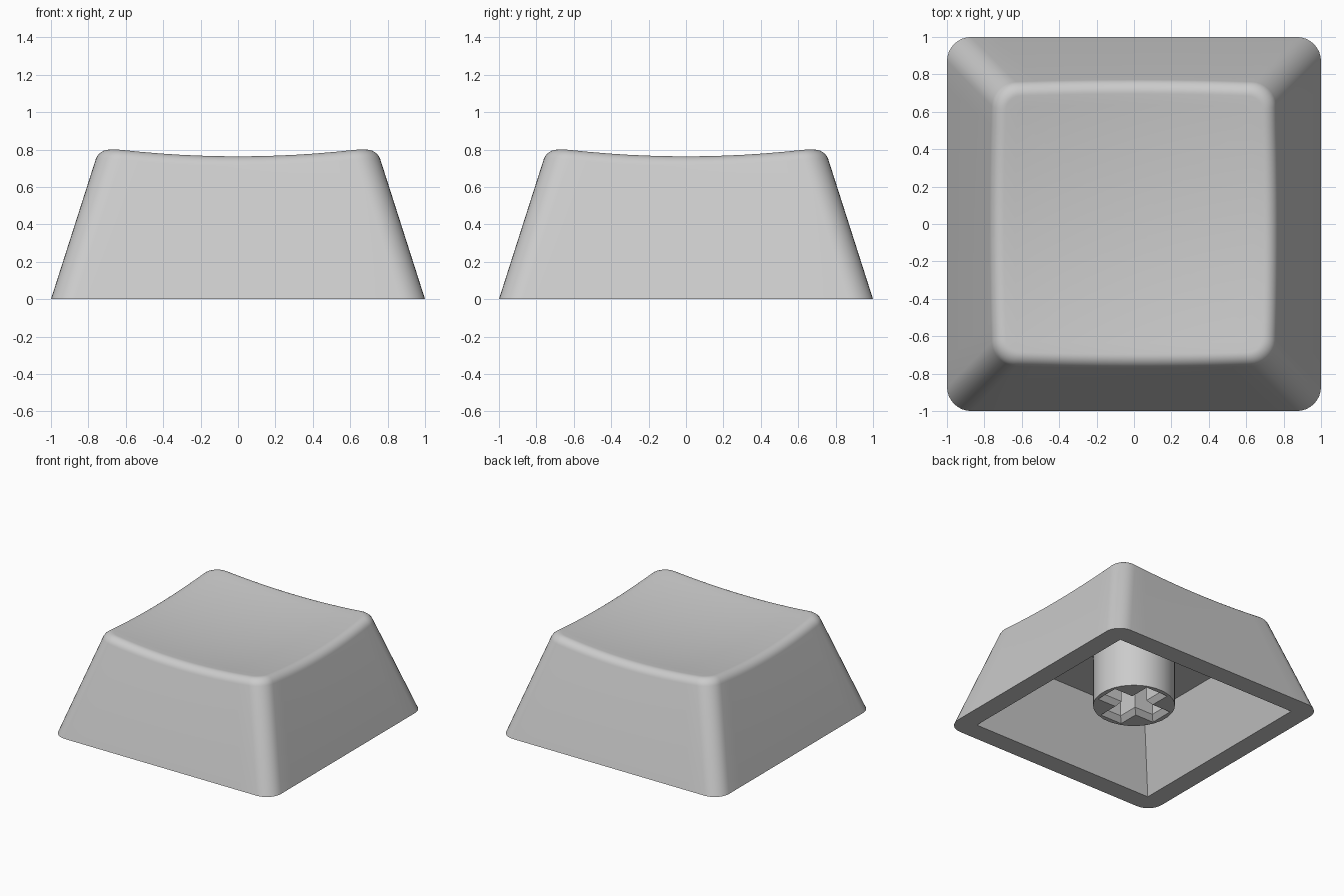
import bpy, bmesh, math
from mathutils import Vector

if "Cube" in bpy.data.objects:
    bpy.data.objects.remove(bpy.data.objects["Cube"])

SLOPE = 0.32       # inward lean of the walls per unit height
ROUND = 0.13       # corner radius of the outer walls
CEILING = 0.537    # height of the cavity ceiling

grey = bpy.data.materials.new("light grey plastic")
grey.diffuse_color = (0.6, 0.6, 0.6, 1)
grey.use_nodes = True
grey.node_tree.nodes["Principled BSDF"].inputs["Base Color"].default_value = grey.diffuse_color


def dish(x, y):
    """Height of the scooped top surface."""
    return 0.718 + 0.093 * (x * x + y * y)


def square_point(i, half, r, arc=8, side=12):
    """Point i on a rounded square: each quarter is an arc, then a straight side."""
    quarter, k = divmod(i, arc + side)
    c = half - r
    if k <= arc:
        a = math.pi / 2 * k / arc
        x, y = c + r * math.cos(a), c + r * math.sin(a)
    else:
        x, y = c - 2 * c * (k - arc) / side, half
    for _ in range(quarter):
        x, y = -y, x
    return x, y


COUNT = 4 * (8 + 12)


def flat_ring(half, r, z):
    return [Vector((*square_point(i, half, r), z)) for i in range(COUNT)]


def build(name, rings, cap_first=False):
    """Join matching rings with faces, merge doubles and shade smooth by angle."""
    bm = bmesh.new()
    loops = [[bm.verts.new(p) for p in ring] for ring in rings]
    n = len(rings[0])
    for a, b in zip(loops, loops[1:]):
        for i in range(n):
            j = (i + 1) % n
            bm.faces.new((a[i], a[j], b[j], b[i]))
    if cap_first:
        bm.faces.new(loops[0])
    bmesh.ops.remove_doubles(bm, verts=bm.verts, dist=0.0001)
    bmesh.ops.recalc_face_normals(bm, faces=bm.faces)
    mesh = bpy.data.meshes.new(name)
    bm.to_mesh(mesh)
    bm.free()
    mesh.materials.append(grey)
    obj = bpy.data.objects.new(name, mesh)
    bpy.context.collection.objects.link(obj)
    bpy.ops.object.select_all(action='DESELECT')
    obj.select_set(True)
    bpy.context.view_layer.objects.active = obj
    bpy.ops.object.shade_smooth_by_angle(angle=math.radians(30))


# Control points of the rounded top edge, one triple per outline point
edge = []
for i in range(COUNT):
    half = 0.75
    for _ in range(4):
        z = dish(*square_point(i, half, ROUND))
        half = 1 - SLOPE * z
    low = z - 0.056
    p0 = Vector((*square_point(i, 1 - SLOPE * low, ROUND), low))
    p1 = Vector((*square_point(i, half, ROUND), z))
    x, y = square_point(i, half - 0.058, ROUND - 0.058)
    edge.append((p0, p1, Vector((x, y, dish(x, y)))))


def fillet(p0, p1, p2, t):
    a, b, c = (1 - t) ** 2, 2 * 0.77 * t * (1 - t), t * t
    return (p0 * a + p1 * b + p2 * c) / (a + b + c)


# Hollow cap shell: ceiling, cavity walls, rim, outer walls, rounded edge, dish
rings = [flat_ring(0.648, 0, CEILING), flat_ring(0.84, 0, 0), flat_ring(1, ROUND, 0)]
for s in range(9):
    rings.append([fillet(*e, s / 8) for e in edge])
for s in range(11, -1, -1):
    rings.append([Vector((e[2].x * s / 12, e[2].y * s / 12,
                          dish(e[2].x * s / 12, e[2].y * s / 12))) for e in edge])
build("cap_shell", rings, cap_first=True)


def cross_ring(length, width, z):
    """Cross outline with four extra points on each arm, 32 points in all."""
    arm = [(length, -width), (length, -width / 3), (length, width / 3), (length, width),
           ((length + width) / 2, width), (width, width),
           (width, width), (width, (length + width) / 2)]
    points = []
    for _ in range(4):
        points += [Vector((x, y, z)) for x, y in arm]
        arm = [(-y, x) for x, y in arm]
    return points


def circle_ring(radius, z):
    """Circle points placed at the same bearing as the points of the cross."""
    points = []
    for p in cross_ring(0.27, 0.1, z):
        points.append(Vector((p.x, p.y, 0)).normalized() * radius + Vector((0, 0, z)))
    # spread the doubled inner corners so the outline stays evenly round
    for q in range(4):
        k = q * 8
        for n, turn in ((4, 31), (5, 40), (6, 50), (7, 59)):
            a = math.radians(turn + 90 * q)
            points[k + n] = Vector((radius * math.cos(a), radius * math.sin(a), z))
    return points


# Round mounting stem with a cross-shaped socket and a chamfered mouth
build("stem", [
    circle_ring(0.308, CEILING),
    circle_ring(0.308, 0.11),
    cross_ring(0.27, 0.1, 0.11),
    cross_ring(0.235, 0.066, 0.15),
    cross_ring(0.235, 0.066, CEILING),
])
